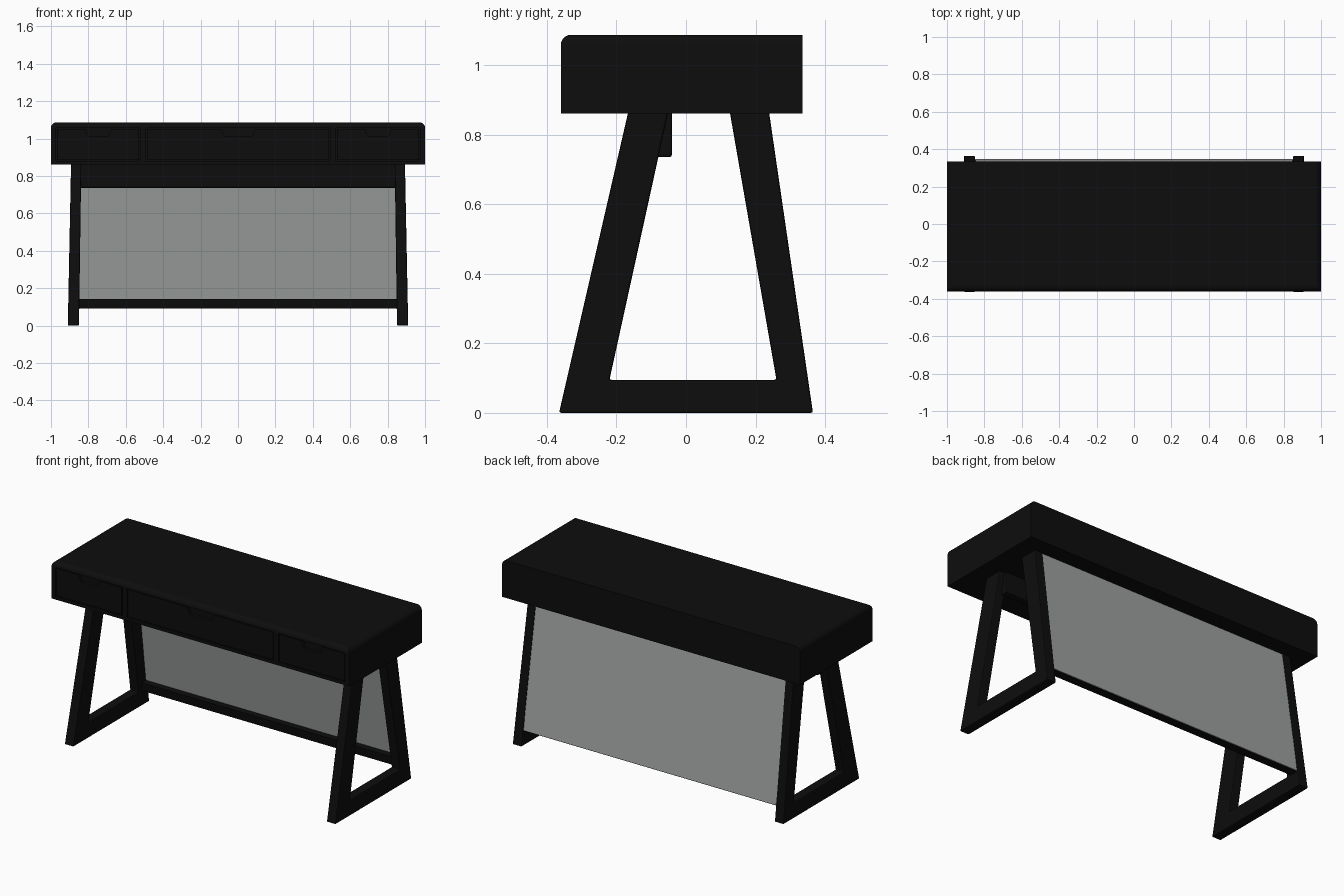
import bpy, bmesh

if "Cube" in bpy.data.objects:
    bpy.data.objects.remove(bpy.data.objects["Cube"])

def material(name, rgb):
    m = bpy.data.materials.new(name)
    m.diffuse_color = (*rgb, 1)
    m.use_nodes = True
    m.node_tree.nodes["Principled BSDF"].inputs["Base Color"].default_value = m.diffuse_color
    return m

BLACK = material("black wood", (0.004, 0.004, 0.004))
GREY = material("grey panel", (0.34, 0.36, 0.35))

def finish(name, bm, mat, bevel=0.0):
    bmesh.ops.recalc_face_normals(bm, faces=bm.faces)
    me = bpy.data.meshes.new(name)
    bm.to_mesh(me)
    bm.free()
    ob = bpy.data.objects.new(name, me)
    bpy.context.collection.objects.link(ob)
    me.materials.append(mat)
    if bevel:
        b = ob.modifiers.new("Bevel", "BEVEL")
        b.width, b.segments = bevel, 2
    return ob

def prism(points, a, b, axis):
    """Extrude a 2D outline from a to b along x (points are y,z) or y (points are x,z)."""
    bm = bmesh.new()
    place = (lambda p, d: (d, p[0], p[1])) if axis == "x" else (lambda p, d: (p[0], d, p[1]))
    f = bm.faces.new([bm.verts.new(place(p, a)) for p in points])
    ext = bmesh.ops.extrude_face_region(bm, geom=[f])["geom"]
    for v in ext:
        if isinstance(v, bmesh.types.BMVert):
            v.co["xyz".index(axis)] = b
    return bm

def rect(u0, u1, v0, v1):
    return [(u0, v0), (u1, v0), (u1, v1), (u0, v1)]

# Desk body, rounded along the top front and side edges
FRONT, BACK, LOW, TOP = -0.36, 0.335, 0.86, 1.087
bm = prism(rect(FRONT, BACK, LOW, TOP), -1, 1, "x")
top_edges = [e for e in bm.edges if all(v.co.z > 1 for v in e.verts)
             and not all(v.co.y > 0 for v in e.verts)]
bmesh.ops.bevel(bm, geom=top_edges, offset=0.03, segments=5, profile=0.5, affect="EDGES")
body = finish("desk_body", bm, BLACK)

# Drawer pockets cut in the front, each with a notched drawer front
GAP, Z0, Z1 = 0.005, 0.88, 1.055
for name, x0, x1, half in (("left", -0.972, -0.525, 0.07), ("middle", -0.492, 0.492, 0.09),
                           ("right", 0.525, 0.972, 0.07)):
    cutter = finish(name + "_pocket_cutter",
                    prism(rect(x0, x1, Z0, Z1), FRONT - 0.05, FRONT + 0.02, "y"), BLACK)
    cutter.hide_render = True
    cutter.hide_set(True)
    mod = body.modifiers.new("Pocket", "BOOLEAN")
    mod.operation, mod.solver, mod.object = "DIFFERENCE", "EXACT", cutter
    c, zt, zn = (x0 + x1) / 2, Z1 - GAP, Z1 - 0.045
    outline = [(x0 + GAP, Z0 + GAP), (x1 - GAP, Z0 + GAP), (x1 - GAP, zt), (c + half, zt),
               (c + half - 0.015, zn), (c - half + 0.015, zn), (c - half, zt), (x0 + GAP, zt)]
    finish(name + "_drawer_front", prism(outline, FRONT + 0.001, FRONT + 0.021, "y"), BLACK)

# Splayed leg frames, leaning slightly inward toward the top
LEG = [(-0.365, 0), (0.365, 0), (0.238, 0.87), (0.125, 0.87), (0.26, 0.095),
       (-0.22, 0.095), (-0.05, 0.87), (-0.165, 0.87)]
for side, name in ((-1, "left_leg_frame"), (1, "right_leg_frame")):
    bm = prism(LEG, 0.85, 0.91, "x")
    for v in bm.verts:
        v.co.x = side * (v.co.x - v.co.z * (0.02 if v.co.x > 0.88 else 0.014))
    finish(name, bm, BLACK, 0.006)

# Rail below the desk body, joining the front legs
finish("upper_rail", prism(rect(-0.085, -0.04, 0.735, 0.87), -0.86, 0.86, "x"), BLACK, 0.008)

# Sloping back panel, flush with the outside of the back legs
def slope(z):
    return 0.362 - 0.146 * z
def sloped(z0, z1, outer, inner):
    return [(slope(z0) - outer, z0), (slope(z1) - outer, z1),
            (slope(z1) - inner, z1), (slope(z0) - inner, z0)]
finish("back_panel", prism(sloped(0.095, 0.87, 0.001, 0.014), -0.848, 0.848, "x"), GREY)
finish("lower_rail", prism(sloped(0.09, 0.142, 0.006, 0.055), -0.855, 0.855, "x"), BLACK)
